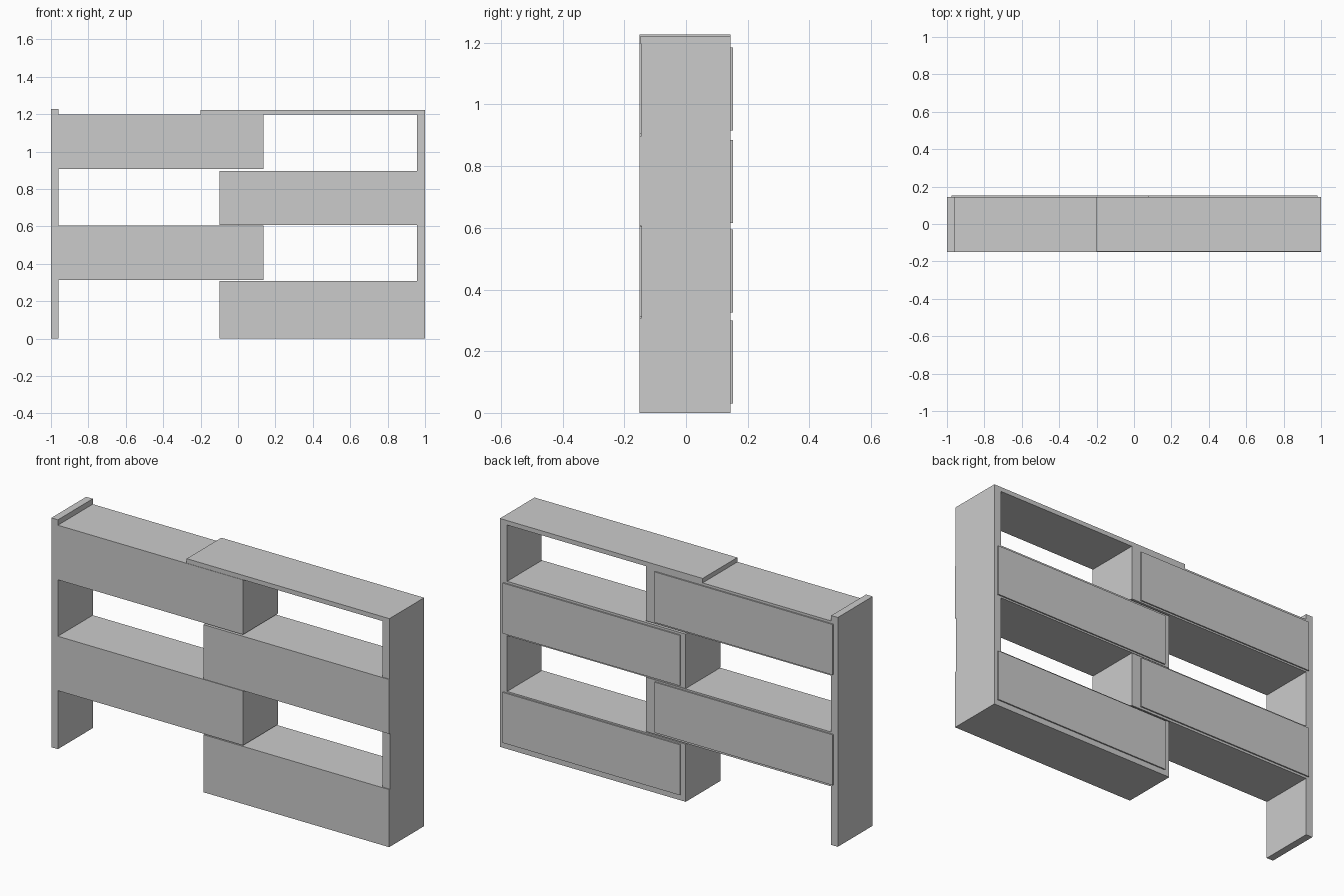
import bpy, bmesh
from mathutils import Matrix, Vector

if "Cube" in bpy.data.objects:
    bpy.data.objects.remove(bpy.data.objects["Cube"])

FRONT, BACK, PROUD = -0.15, 0.145, 0.152


def box(name, x, y, z):
    """Box spanning the given (min, max) ranges."""
    lo, hi = Vector((x[0], y[0], z[0])), Vector((x[1], y[1], z[1]))
    bm = bmesh.new()
    bmesh.ops.create_cube(bm, size=1, matrix=Matrix.Translation((lo + hi) / 2)
                          @ Matrix.Diagonal((*(hi - lo), 1)))
    mesh = bpy.data.meshes.new(name)
    bm.to_mesh(mesh)
    bm.free()
    ob = bpy.data.objects.new(name, mesh)
    bpy.context.collection.objects.link(ob)
    return ob


# Staggered drawer units: side, carcass x range, drawer front x range, z range
LEFT = ((-0.961, 0.135), (-0.975, 0.08))
RIGHT = ((-0.10, 1.0), (-0.07, 0.98))
units = [
    ("lowest", RIGHT, (0.0, 0.308), (0.03, 0.30)),
    ("lower", LEFT, (0.313, 0.604), (0.325, 0.595)),
    ("upper", RIGHT, (0.606, 0.897), (0.615, 0.885)),
    ("highest", LEFT, (0.906, 1.198), (0.915, 1.185)),
]
for name, (body_x, drawer_x), body_z, drawer_z in units:
    box(name + "_drawer_unit", body_x, (FRONT, BACK), body_z)
    box(name + "_drawer_front", drawer_x, (BACK - 0.003, PROUD), drawer_z)

# Full-height left side panel
box("left_side_panel", (-1.0, -0.961), (FRONT, BACK), (0.0, 1.227))

# Right side panels between the right-hand units
box("lower_right_side_panel", (0.957, 1.0), (-0.144, BACK), (0.308, 0.606))
box("upper_right_side_panel", (0.957, 1.0), (-0.146, BACK), (0.897, 1.198))

# Top board overlapping the highest unit
box("top_board", (-0.20, 1.0), (-0.148, BACK), (1.198, 1.222))
